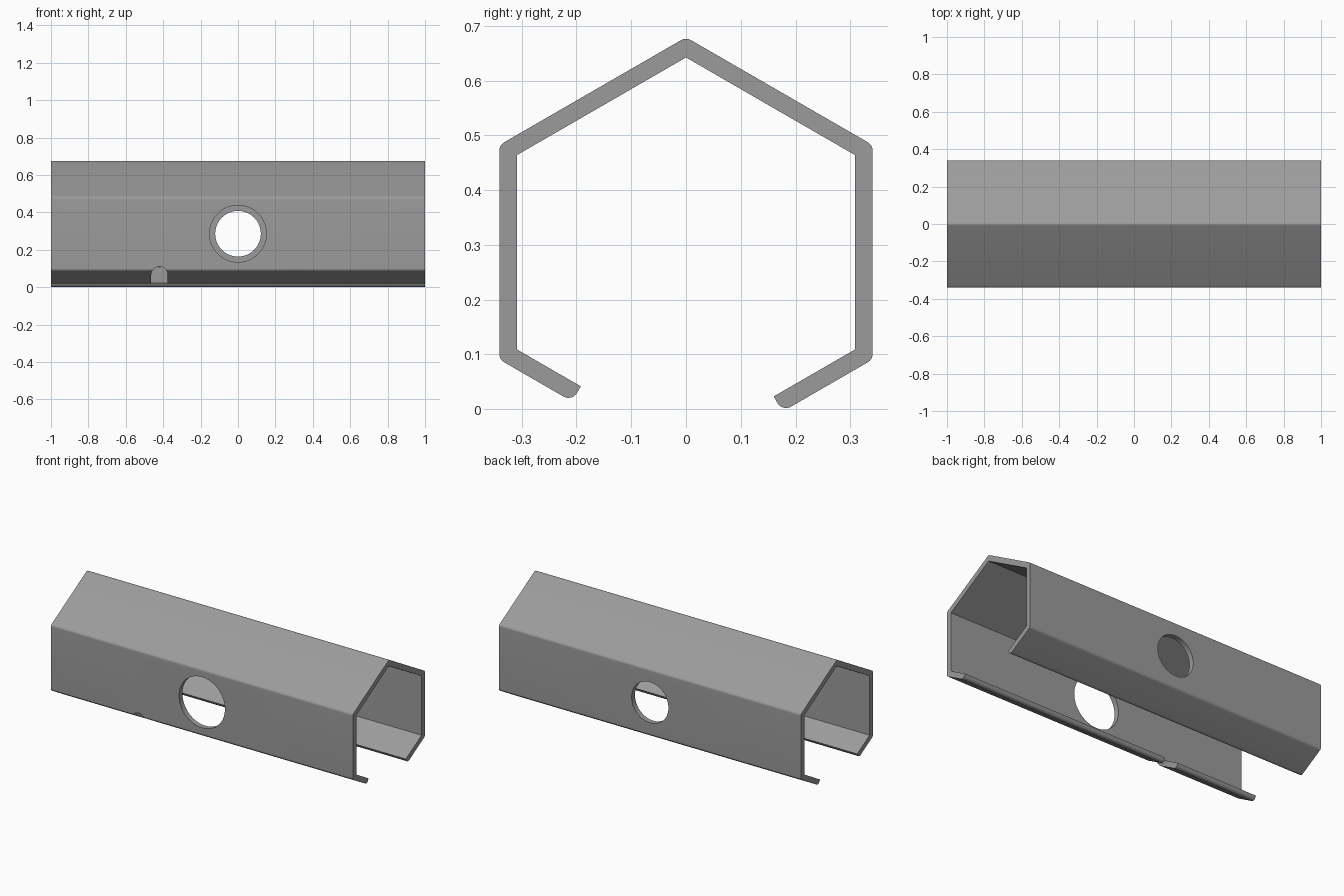
import bpy, bmesh, math
from mathutils import Vector

if "Cube" in bpy.data.objects:
    bpy.data.objects.remove(bpy.data.objects["Cube"])

steel = bpy.data.materials.new("grey steel")
steel.diffuse_color = (0.33, 0.33, 0.33, 1)
steel.use_nodes = True
steel.node_tree.nodes["Principled BSDF"].inputs["Base Color"].default_value = steel.diffuse_color

# Key measures of the channel section
T, W, R = 0.032, 0.3087, 0.018        # wall thickness, inner half width, bend radius
APEX, CORNER = 0.642, 0.109           # inner ridge height, inner lower corner height
SLOPE = math.tan(math.radians(30))
HOLE_Z = 0.286


def rounded(prev, corner, nxt, radius, steps=8):
    """Arc points that round one corner of an outline."""
    a, b = (prev - corner).normalized(), (nxt - corner).normalized()
    half = a.angle(b) / 2
    centre = corner + (a + b).normalized() * radius / math.sin(half)
    p = corner + a * radius / math.tan(half) - centre
    q = corner + b * radius / math.tan(half) - centre
    pts = []
    for i in range(steps + 1):
        d = p.lerp(q, i / steps)
        pts.append(centre + d.normalized() * radius)
    return pts


def half_section(side, lip_end):
    """Inner and outer corner points of one side, from ridge to lip."""
    k = T * math.tan(math.radians(30))
    drop = CORNER - (W - lip_end) * SLOPE
    inner = [(W, APEX - W * SLOPE), (W, CORNER), (lip_end, drop)]
    outer = [(W + T, APEX - W * SLOPE + k), (W + T, CORNER - k),
             (lip_end + T * 0.5, drop - T * math.cos(math.radians(30)))]
    return [[Vector((side * y, z)) for y, z in pts] for pts in (inner, outer)]


def extrude(name, outline, axis, lo, hi):
    """Prism from a 2D outline along x (outline is y,z) or y (outline is x,z)."""
    def place(p, t):
        return (t, p[0], p[1]) if axis == "x" else (p[0], t, p[1])
    bm = bmesh.new()
    a = [bm.verts.new(place(p, lo)) for p in outline]
    b = [bm.verts.new(place(p, hi)) for p in outline]
    n = len(a)
    bm.faces.new(a)
    bm.faces.new(b[::-1])
    for i in range(n):
        bm.faces.new((a[i], b[i], b[(i + 1) % n], a[(i + 1) % n]))
    bmesh.ops.recalc_face_normals(bm, faces=bm.faces)
    mesh = bpy.data.meshes.new(name)
    bm.to_mesh(mesh)
    bm.free()
    ob = bpy.data.objects.new(name, mesh)
    bpy.context.collection.objects.link(ob)
    return ob


# Channel: bent sheet with a ridge, two walls and two unequal lips
front_in, front_out = half_section(-1, 0.192)
back_in, back_out = half_section(1, 0.16)
ridge_out = Vector((0, APEX + T / math.cos(math.radians(30))))
loop = front_in[::-1] + [Vector((0, APEX))] + back_in
outer = back_out[::-1] + [ridge_out] + front_out
corners = loop + outer
outline = list(loop)
for i in range(len(loop), len(corners)):
    nxt = corners[(i + 1) % len(corners)]
    outline += rounded(corners[i - 1], corners[i], nxt, R)
channel = extrude("channel", outline, "x", -1, 1)
channel.data.materials.append(steel)


# Cutters: large front hole, small back hole, arched notch in the front lip
def circle(r, n=64):
    return [(r * math.cos(2 * math.pi * i / n), HOLE_Z + r * math.sin(2 * math.pi * i / n))
            for i in range(n)]


nx, nr, nz = -0.42, 0.044, 0.066
arch = [(nx + nr * math.cos(math.pi * i / 20), nz + nr * math.sin(math.pi * i / 20))
        for i in range(21)] + [(nx - nr, -0.1), (nx + nr, -0.1)]
cutters = [extrude("front_hole_cutter", circle(0.152), "y", -0.5, -0.1),
           extrude("back_hole_cutter", circle(0.122), "y", 0.1, 0.5),
           extrude("notch_cutter", arch, "y", -0.5, 0.0)]
bpy.context.view_layer.objects.active = channel
for c in cutters:
    c.data.materials.append(steel)
    mod = channel.modifiers.new(c.name, "BOOLEAN")
    mod.object, mod.operation, mod.solver = c, "DIFFERENCE", "EXACT"
    bpy.ops.object.modifier_apply(modifier=mod.name)
    bpy.data.objects.remove(c)

# Smooth bends and hole walls, crisp cut edges
bpy.ops.object.select_all(action="DESELECT")
channel.select_set(True)
bpy.ops.object.shade_smooth_by_angle(angle=math.radians(25))
